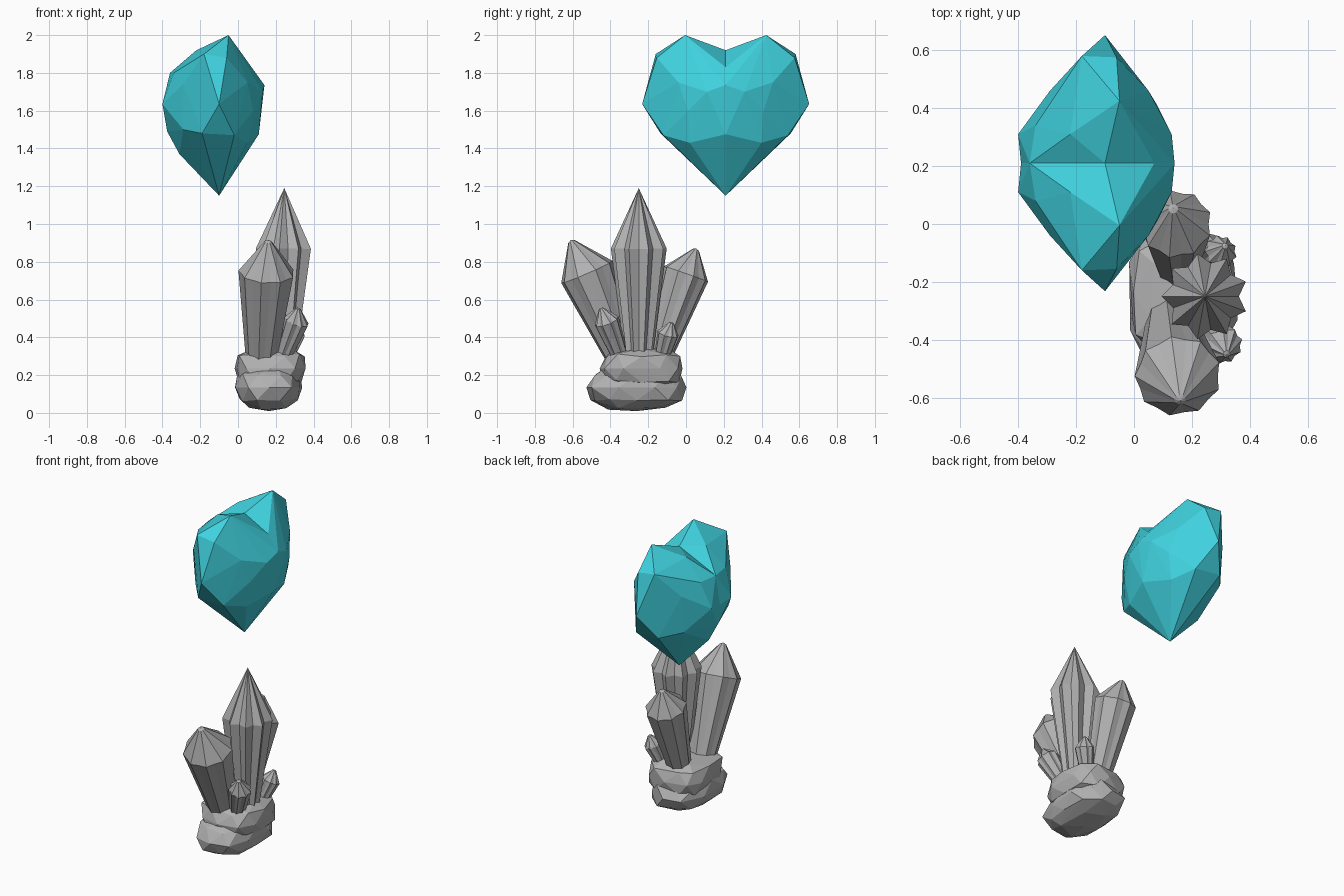
import bpy, bmesh, math, random
from mathutils import Vector

if "Cube" in bpy.data.objects:
    bpy.data.objects.remove(bpy.data.objects["Cube"])

random.seed(4)


def material(name, rgb):
    m = bpy.data.materials.new(name)
    m.diffuse_color = (*rgb, 1)
    m.use_nodes = True
    m.node_tree.nodes["Principled BSDF"].inputs["Base Color"].default_value = m.diffuse_color
    return m


TEAL = material("teal gem", (0.05, 0.64, 0.73))
GREY = material("grey stone", (0.44, 0.44, 0.44))


def finish(name, bm, mat):
    bmesh.ops.recalc_face_normals(bm, faces=bm.faces)
    me = bpy.data.meshes.new(name)
    bm.to_mesh(me)
    bm.free()
    me.materials.append(mat)
    ob = bpy.data.objects.new(name, me)
    bpy.context.collection.objects.link(ob)
    return ob


# Heart gem: convex facetted half (x, distance from mid plane, z), mirrored
MID = 0.21
half = [(-.1, 0, 1.15), (-.1, .442, 1.635), (-.19, .345, 1.48), (-.02, .33, 1.47),
        (-.18, .37, 1.90), (-.06, .365, 1.88), (-.05, .215, 2.0),
        (-.1, 0, 1.92), (.07, 0, 1.83), (.14, 0, 1.735), (.13, .1, 1.70),
        (.11, 0, 1.475), (.05, .25, 1.75), (.08, .2, 1.6), (.05, .19, 1.43),
        (-.40, .1, 1.635), (-.39, 0, 1.62), (-.36, 0, 1.80), (-.34, .13, 1.80),
        (-.22, .1, 1.92), (-.31, 0, 1.37), (-.375, 0, 1.49),
        (-.29, .25, 1.74), (-.29, .23, 1.5)]
bm = bmesh.new()
for p in half:
    bm.verts.new(p)
bmesh.ops.convex_hull(bm, input=bm.verts)
loose = [v for v in bm.verts if not v.link_faces]
bmesh.ops.delete(bm, geom=loose, context='VERTS')
inner = [f for f in bm.faces if all(abs(v.co.y) < 1e-4 for v in f.verts)]
bmesh.ops.delete(bm, geom=inner, context='FACES')
bmesh.ops.mirror(bm, geom=bm.verts[:] + bm.edges[:] + bm.faces[:], axis='Y', merge_dist=0.0005)
bmesh.ops.translate(bm, verts=bm.verts, vec=(0, MID, 0))
finish("heart_gem", bm, TEAL)


# Crystals: fluted shaft widening to a shoulder, then a pointed cap
def crystal(name, base, shoulder, tip, r0, r1, ridges, flute, cap):
    base, shoulder, tip = Vector(base), Vector(shoulder), Vector(tip)
    axis = (tip - base).normalized()
    u = axis.cross(Vector((0, 1, 0))).normalized()
    w = axis.cross(u)
    n = ridges * 2
    bm = bmesh.new()
    rings = []
    near_tip = shoulder.lerp(tip, 0.95)
    for c, r in ((base, r0), (shoulder, r1), (near_tip, r1 * cap)):
        ring = []
        for i in range(n):
            a = 2 * math.pi * i / n
            k = r * (1 if i % 2 == 0 else flute)
            ring.append(bm.verts.new(c + (u * math.cos(a) + w * math.sin(a)) * k))
        rings.append(ring)
    top = bm.verts.new(tip)
    for i in range(n):
        j = (i + 1) % n
        for lo, hi in zip(rings, rings[1:]):
            bm.faces.new((lo[i], lo[j], hi[j], hi[i]))
        bm.faces.new((rings[-1][i], rings[-1][j], top))
    bm.faces.new(rings[0][::-1])
    finish(name, bm, GREY)


crystal("tall_crystal", (.235, -.25, .2), (.245, -.25, .87), (.245, -.25, 1.19), .062, .15, 9, .78, .05)
crystal("front_crystal", (.12, -.30, .2), (.152, -.525, .745), (.16, -.61, .915), .072, .15, 9, .92, .13)
crystal("back_crystal", (.15, -.18, .2), (.145, .0, .735), (.135, .055, .87), .06, .125, 9, .9, .14)
crystal("small_front_crystal", (.22, -.33, .25), (.31, -.42, .485), (.32, -.45, .555), .04, .068, 9, .85, .2)
crystal("small_back_crystal", (.24, -.14, .25), (.30, -.095, .42), (.315, -.075, .48), .035, .058, 9, .85, .2)


# Rock base: two overlapping boxy lumps with jittered facets
def lump(name, centre, half_size, jitter, power):
    bm = bmesh.new()
    bmesh.ops.create_icosphere(bm, subdivisions=2, radius=1)
    for v in bm.verts:
        p = [math.copysign(abs(c) ** power, c) for c in v.co]
        v.co = Vector([c + s * q * random.uniform(1 - jitter, 1.02) for c, s, q in zip(centre, half_size, p)])
        v.co.z = max(v.co.z, 0)
    bmesh.ops.convex_hull(bm, input=bm.verts)
    bmesh.ops.delete(bm, geom=[v for v in bm.verts if not v.link_faces], context='VERTS')
    finish(name, bm, GREY)


lump("lower_rock", (.165, -.26, .135), (.19, .285, .135), .13, .85)
lump("upper_rock", (.17, -.235, .235), (.205, .23, .12), .12, .7)
